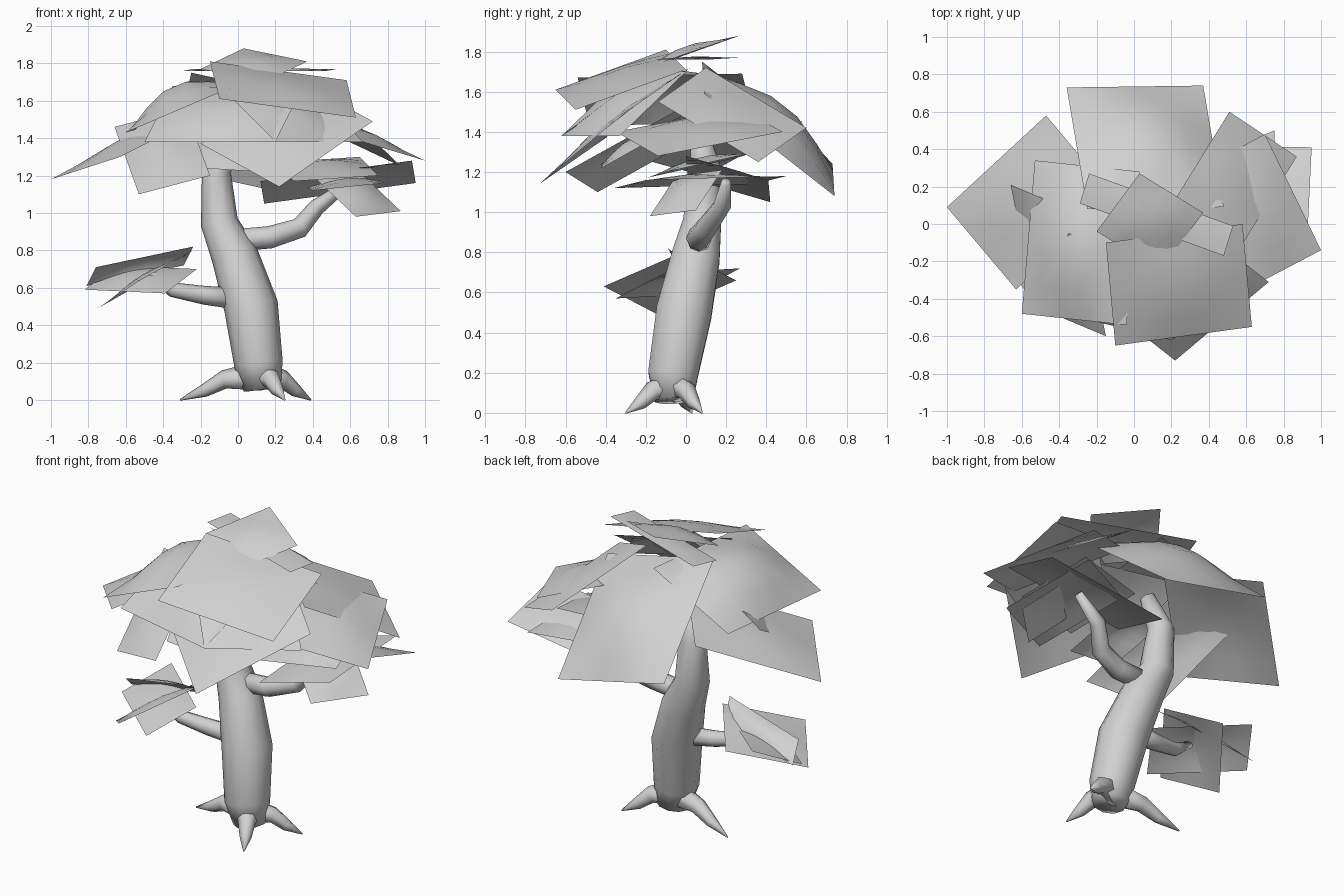
import bpy
import bmesh
import math
from mathutils import Vector

default_cube = bpy.data.objects.get("Cube")
if default_cube:
    bpy.data.objects.remove(default_cube, do_unlink=True)

GREY = (0.64, 0.64, 0.64, 1.0)
grey = bpy.data.materials.new("plain_grey")
grey.use_nodes = True
grey.diffuse_color = GREY
grey.node_tree.nodes["Principled BSDF"].inputs["Base Color"].default_value = GREY


def finish(name, bm):
    """Turn a bmesh into a smooth shaded object in the scene."""
    mesh = bpy.data.meshes.new(name)
    for face in bm.faces:
        face.smooth = True
    bm.to_mesh(mesh)
    bm.free()
    mesh.materials.append(grey)
    obj = bpy.data.objects.new(name, mesh)
    bpy.context.collection.objects.link(obj)
    return obj


def limb(name, path, sides=8):
    """Loft a tapering tube along points given as (x, y, z, radius)."""
    bm = bmesh.new()
    points = [Vector(p[:3]) for p in path]
    rings = []
    for i, centre in enumerate(points):
        ahead = points[min(i + 1, len(points) - 1)]
        behind = points[max(i - 1, 0)]
        tangent = (ahead - behind).normalized()
        helper = Vector((0, 1, 0))
        side = helper.cross(tangent).normalized()
        other = tangent.cross(side)
        ring = []
        for k in range(sides):
            angle = math.tau * k / sides
            offset = side * math.cos(angle) + other * math.sin(angle)
            ring.append(bm.verts.new(centre + offset * path[i][3]))
        rings.append(ring)
    for lower, upper in zip(rings, rings[1:]):
        for k in range(sides):
            n = (k + 1) % sides
            bm.faces.new((lower[k], lower[n], upper[n], upper[k]))
    bm.faces.new(list(reversed(rings[0])))
    bm.faces.new(rings[-1])
    bmesh.ops.recalc_face_normals(bm, faces=bm.faces)
    return finish(name, bm)


def leaf_sheet(name, first, corner, last, bulge, cuts=5):
    """Thin four-sided sheet from three corners, swelling in the middle."""
    bm = bmesh.new()
    corner = Vector(corner)
    along = Vector(first) - corner
    across = Vector(last) - corner
    normal = along.cross(across).normalized()
    if normal.z < 0:
        along, across, normal = across, along, -normal
    grid = []
    for i in range(cuts + 1):
        row = []
        for j in range(cuts + 1):
            u, v = i / cuts, j / cuts
            swell = bulge * math.sin(math.pi * u) * math.sin(math.pi * v)
            row.append(bm.verts.new(corner + along * u + across * v + normal * swell))
        grid.append(row)
    for i in range(cuts):
        for j in range(cuts):
            bm.faces.new((grid[i][j], grid[i + 1][j], grid[i + 1][j + 1], grid[i][j + 1]))
    return finish(name, bm)


def foliage(group, bulge, sheets):
    for label, corners in sheets.items():
        leaf_sheet(group + "_" + label, *corners, bulge)


# Leaning trunk
limb("trunk", [
    (.13, -.06, .06, .1), (.11, -.065, .19, .13), (.07, -.01, .5, .145),
    (-.02, .05, .78, .125), (-.1, .08, .95, .1), (-.115, .1, 1.22, .078),
    (-.05, .06, 1.42, .045)], sides=10)

# Side branches
limb("right_branch", [
    (-.05, .07, .85, .06), (.17, .06, .87, .06), (.33, .1, .92, .055),
    (.42, .18, 1.03, .045), (.58, .2, 1.15, .025)])
limb("left_branch", [
    (.02, 0, .54, .06), (-.18, -.03, .56, .05), (-.35, -.06, .59, .04),
    (-.48, -.08, .68, .02)])

# Roots sharing one bent taper
base = Vector((.12, -.06, .13))
for name, tip in {"left_root": (-.31, .03), "right_root": (.39, .08), "front_root": (.25, -.3)}.items():
    reach = Vector((tip[0], tip[1], 0)) - base
    path = []
    for share, height, radius in ((0, .13, .08), (.45, .11, .05), (.7, .05, .035), (1, 0, .004)):
        spot = base + reach * share
        path.append((spot.x, spot.y, height, radius))
    limb(name, path, sides=6)

# Crown: deep curved sheets around the sides
foliage("crown", .14, {
    "front_left": ((-.53, .34, 1.45), (-.6, -.48, 1.43), (-.04, -.54, 1.67)),
    "back": ((-.25, .08, 1.75), (-.36, .73, 1.24), (.37, .74, 1.08)),
})

# Crown: flatter sheets filling the rim
foliage("crown_rim", .05, {
    "front": ((-.35, -.05, 1.68), (-.5, -.45, 1.38), (.2, -.62, 1.38)),
    "front_right": ((.2, -.62, 1.38), (.67, -.33, 1.38), (.35, 0, 1.7)),
})
foliage("crown_shoulder", .02, {
    "back_right": ((.87, .36, 1.25), (.51, .6, 1.42), (.2, .1, 1.72)),
})
foliage("crown_skirt", .05, {
    "front": ((-.2, -.4, 1.37), (.22, -.73, 1.14), (.72, -.31, 1.49)),
    "left_front": ((-.66, .21, 1.46), (-.53, -.44, 1.1), (-.15, -.6, 1.2)),
    "inner": ((-.3, -.1, 1.42), (-.2, -.42, 1.24), (.12, -.42, 1.22)),
    "right": ((.6, -.35, 1.4), (1, -.14, 1.28), (.7, .48, 1.4)),
    "left": ((-.63, -.35, 1.3), (-1, .09, 1.18), (-.47, .58, 1.45)),
})

# Crown: sheets on top
foliage("crown_top", .04, {
    "front": ((-.15, -.1, 1.81), (-.1, -.65, 1.61), (.63, -.55, 1.51)),
    "peak": ((-.2, -.04, 1.77), (.03, .27, 1.88), (.37, .06, 1.81)),
})
foliage("crown_cap", .01, {
    "flat": ((-.29, .11, 1.76), (-.24, .27, 1.77), (.53, -.01, 1.77)),
})

# Sheets at the end of the right branch
foliage("right_tuft", .04, {
    "back": ((.93, 0, 1.28), (.95, .41, 1.16), (.14, .42, 1.05)),
    "drooping": ((.42, -.05, 1.18), (.63, -.18, .98), (.87, .05, 1.01)),
    "wide": ((.4, -.36, 1.12), (.78, -.2, 1.16), (.75, .5, 1.18)),
    "upper": ((.3, -.2, 1.17), (.75, -.1, 1.2), (.65, .35, 1.3)),
})

# Sheets at the end of the left branch
foliage("left_tuft", .03, {
    "outer": ((-.24, -.02, .8), (-.45, .25, .66), (-.75, -.14, .49)),
    "front": ((-.82, .02, .59), (-.39, -.35, .57), (-.22, -.1, .7)),
    "upper": ((-.24, -.09, .82), (-.76, -.03, .71), (-.81, .1, .61)),
})
